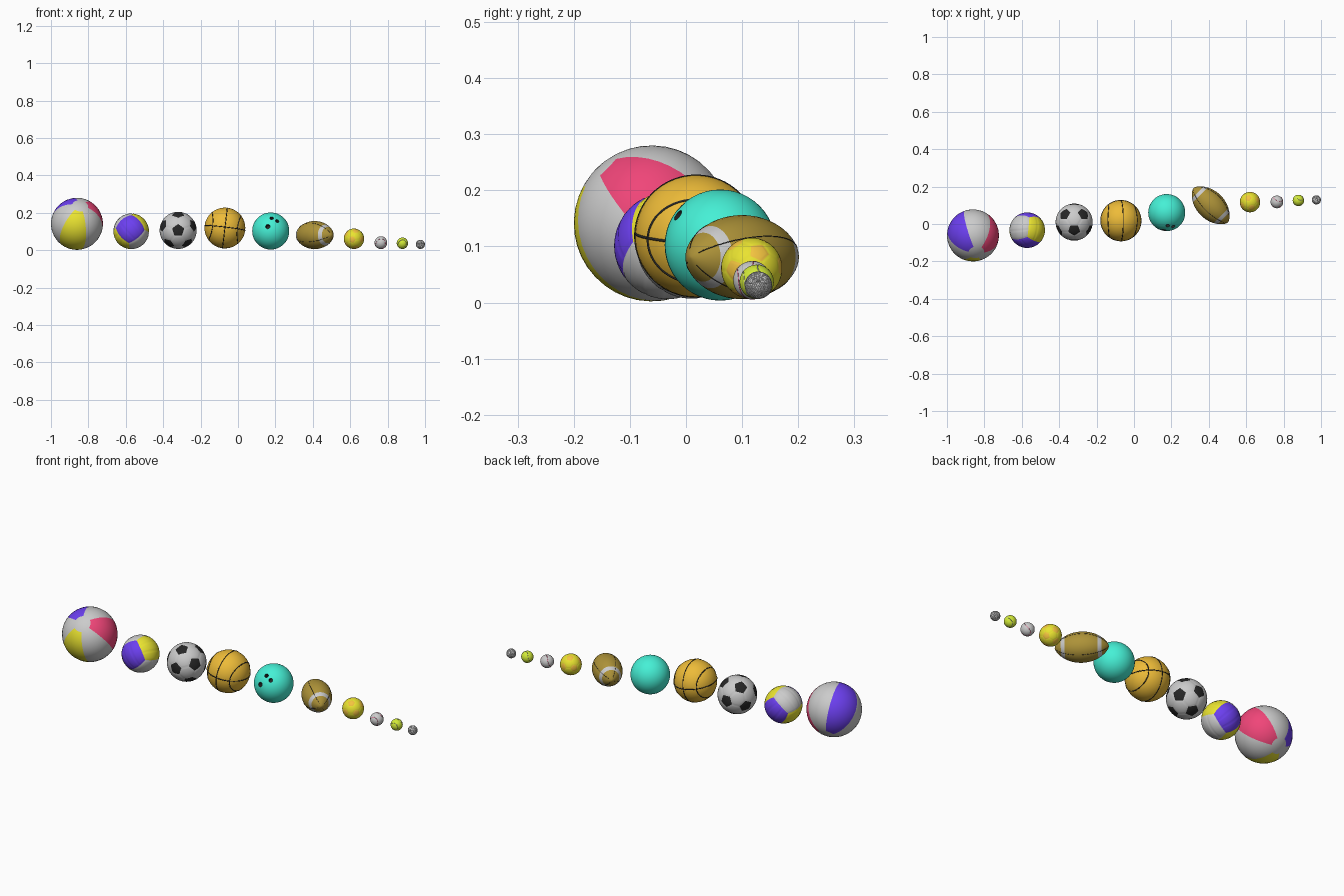
import bpy, bmesh
from math import sin, cos, tan, pi, atan2, sqrt, radians
from itertools import combinations
from mathutils import Vector, Matrix

if "Cube" in bpy.data.objects:
    bpy.data.objects.remove(bpy.data.objects["Cube"])


def mat(name, r, g, b):
    m = bpy.data.materials.new(name)
    m.diffuse_color = (r, g, b, 1)
    m.use_nodes = True
    m.node_tree.nodes["Principled BSDF"].inputs["Base Color"].default_value = m.diffuse_color
    return m


WHITE = mat("white", .8, .8, .8)
BLACK = mat("black", .02, .02, .02)
BLUE = mat("blue", .15, .05, .87)
RED = mat("red", .87, .06, .19)
YELLOW = mat("yellow", .82, .77, .03)
ORANGE = mat("orange", .85, .5, .04)
TEAL = mat("teal", .06, .87, .67)
BROWN = mat("brown", .42, .29, .04)
LIME = mat("lime", .65, .83, .04)
AMBER = mat("amber", .9, .55, .05)


def frame(loc, z, x):
    """Placement whose local z and x axes point along the given directions."""
    z = Vector(z).normalized()
    x = Vector(x)
    x = (x - z * x.dot(z)).normalized()
    rot = Matrix((x, z.cross(x), z)).transposed()
    return Matrix.Translation(loc) @ rot.to_4x4()


def finish(name, bm, place, mats, paint=None):
    bm.normal_update()
    if paint:
        for f in bm.faces:
            f.material_index = paint(f.calc_center_median())
    me = bpy.data.meshes.new(name)
    bm.to_mesh(me)
    bm.free()
    for m in mats:
        me.materials.append(m)
    ob = bpy.data.objects.new(name, me)
    ob.matrix_world = place
    bpy.context.collection.objects.link(ob)
    smooth(ob)
    return ob


def smooth(ob):
    bpy.ops.object.select_all(action='DESELECT')
    ob.select_set(True)
    bpy.context.view_layer.objects.active = ob
    bpy.ops.object.shade_smooth_by_angle(angle=radians(35))


def round_ball(r, seg=48, rings=24):
    bm = bmesh.new()
    bmesh.ops.create_uvsphere(bm, u_segments=seg, v_segments=rings, radius=r)
    return bm


def seam(name, pts, place, width, m, closed=True):
    """Thin tube following local points."""
    cu = bpy.data.curves.new(name, 'CURVE')
    cu.dimensions = '3D'
    cu.bevel_depth = width
    cu.bevel_resolution = 1
    sp = cu.splines.new('POLY')
    sp.points.add(len(pts) - 1)
    for p, co in zip(sp.points, pts):
        p.co = (*co, 1)
    sp.use_cyclic_u = closed
    cu.materials.append(m)
    ob = bpy.data.objects.new(name, cu)
    bpy.context.collection.objects.link(ob)
    ob.matrix_world = place
    bpy.ops.object.select_all(action='DESELECT')
    ob.select_set(True)
    bpy.context.view_layer.objects.active = ob
    bpy.ops.object.convert(target='MESH')


def loop(f, n=72):
    return [f(2 * pi * i / n) for i in range(n)]


# Beach ball: six wedges and white end caps
def beach_paint(c):
    if abs(c.z) > .139 * cos(radians(18)):
        return 0
    k = int(((atan2(c.y, c.x) + pi / 6) % (2 * pi)) // (pi / 3))
    return {0: 1, 2: 2, 4: 3}.get(k, 0)


finish("beach_ball", round_ball(.139, 48, 20),
       frame((-.861, -.061, .141), (.13, -.68, .72), (-.187, -.73, -.655)),
       [WHITE, YELLOW, RED, BLUE], beach_paint)

# Volleyball: rounded cube, each side split in three panels by grooves
bm = bmesh.new()
bmesh.ops.create_cube(bm, size=2)
bmesh.ops.subdivide_edges(bm, edges=bm.edges[:], cuts=23, use_grid_fill=True)
for v in bm.verts:
    c = v.co.copy()
    sides = [i for i in range(3) if abs(c[i]) > .999]
    groove = len(sides) > 1 or abs(abs(c[(sides[0] + 2) % 3]) - 1 / 3) < .01
    v.co = Vector([tan(a * pi / 4) for a in c]).normalized() * .095 * (.985 if groove else 1)
finish("volleyball", bm, frame((-.571, -.033, .101), (.64, -.23, -.73), (.76, .07, .64)),
       [YELLOW, BLUE, WHITE], lambda c: max(range(3), key=lambda i: abs(c[i])))

# Pentagon and hexagon panelled balls
half = [Vector((0, 0, 1))] + [Vector((2 * cos(a * 2 * pi / 5), 2 * sin(a * 2 * pi / 5), 1)) / sqrt(5)
                              for a in range(5)]
TIPS = half + [-v for v in half]
HEXES = [sum(t, Vector()).normalized() for t in combinations(TIPS, 3)
         if all(a.dot(b) > .4 for a, b in combinations(t, 2))]


def panel_scores(d):
    return ([d.dot(v) / 2.32744 for v in TIPS], [d.dot(h) / 2.26728 for h in HEXES])


def panel_ball(name, r, place, mats):
    bm = bmesh.new()
    for v in TIPS:
        bm.verts.new(v)
    bmesh.ops.convex_hull(bm, input=bm.verts[:])
    bmesh.ops.subdivide_edges(bm, edges=bm.edges[:], cuts=17, use_grid_fill=True)
    for v in bm.verts:
        d = v.co.normalized()
        pents, hexes = panel_scores(d)
        best = sorted(pents + hexes)[-2:]
        v.co = d * r * (.988 if best[1] - best[0] < 1e-3 else 1)

    def paint(c):
        pents, hexes = panel_scores(c)
        return 1 if max(pents) > max(hexes) else 0
    bmesh.ops.recalc_face_normals(bm, faces=bm.faces[:])
    finish(name, bm, place, mats, paint)


panel_ball("soccer_ball", .099, frame((-.32, .01, .106), (0, -1, 0), (0, 0, 1)), [WHITE, BLACK])


def around_x(deg):
    a = radians(deg)
    return (.795, .607 * cos(a), .607 * sin(a))


panel_ball("small_kick_ball", .0545, frame((.62, .117, .061), around_x(65), around_x(185)),
           [YELLOW, AMBER])

# Basketball: two great circles and two side loops
R = .109
place = frame((-.07, .018, .1185), (.12, .05, 1), (1, 0, -.12))
finish("basketball", round_ball(R), place, [ORANGE])
S = R - .0008
seam("basketball_seam_upright", loop(lambda t: Vector((0, cos(t), sin(t))) * S), place, .0025, BLACK)
seam("basketball_seam_level", loop(lambda t: Vector((cos(t), sin(t), 0)) * S), place, .0025, BLACK)
for side in (-1, 1):
    seam("basketball_seam_side",
         loop(lambda t: Vector((side, 1.3 * cos(t), .95 * sin(t))).normalized() * S),
         place, .0025, BLACK)

# Bowling ball with three drilled finger holes
place = Matrix.Translation((.175, .061, .1025))
ball = finish("bowling_ball", round_ball(.099), place, [TEAL, BLACK])
bm = bmesh.new()
for d, r in (((-.16, -.957, .24), .012), ((.05, -.712, .70), .010), ((.35, -.765, .54), .010)):
    d = Vector(d).normalized()
    m = Matrix.Translation(d * .095) @ d.to_track_quat('Z', 'Y').to_matrix().to_4x4()
    bmesh.ops.create_cone(bm, cap_ends=True, segments=24, radius1=r, radius2=r, depth=.05, matrix=m)
cutter = finish("hole_cutter", bm, place, [TEAL, BLACK], lambda c: 1)
cutter.hide_render = True
mod = ball.modifiers.new("holes", 'BOOLEAN')
mod.operation = 'DIFFERENCE'
mod.object = cutter
bpy.context.view_layer.objects.active = ball
bpy.ops.object.modifier_apply(modifier="holes")
bpy.data.objects.remove(cutter)
smooth(ball)


# American football: pointed spindle with two white rings and four seams
def spindle(t, a, grow=0):
    r = .075 * max(0, 1 - t * t) ** .65 + grow
    return Vector((r * cos(a), r * sin(a), .13 * t))


bm = round_ball(1, 40, 48)
for v in bm.verts:
    v.co = spindle(max(-1, min(1, v.co.z)), atan2(v.co.y, v.co.x))
place = frame((.41, .1, .081), (1, -1, 0), (0, 0, 1))
finish("american_football", bm, place, [BROWN, WHITE], lambda c: 1 if .077 < abs(c.z) < .098 else 0)
for k in range(4):
    seam("american_football_seam",
         [spindle(i / 20, pi / 6 + k * pi / 2, -.0003) for i in range(-19, 20)],
         place, .001, BLACK, closed=False)


# Baseball and tennis ball share one wavy seam
def wavy(t):
    return Vector((.72 * cos(t) + .28 * cos(3 * t), .72 * sin(t) - .28 * sin(3 * t),
                   2 * sqrt(.72 * .28) * sin(2 * t)))


for name, r, loc, body, line in (("baseball", .034, (.764, .118, .04), WHITE, RED),
                                 ("tennis_ball", .0305, (.879, .126, .037), LIME, WHITE)):
    place = frame(loc, (.5, -.4, .75), (.7, .6, 0))
    finish(name, round_ball(r, 40, 20), place, [body])
    seam(name + "_seam", loop(lambda t: wavy(t) * (r - .0003)), place, .0009, line)

# Golf ball with shallow dimples
bm = bmesh.new()
bmesh.ops.create_icosphere(bm, subdivisions=4, radius=.0245)
bmesh.ops.inset_individual(bm, faces=bm.faces[:], thickness=.0003, depth=-.0002)
finish("golf_ball", bm, Matrix.Translation((.975, .129, .031)), [WHITE])
